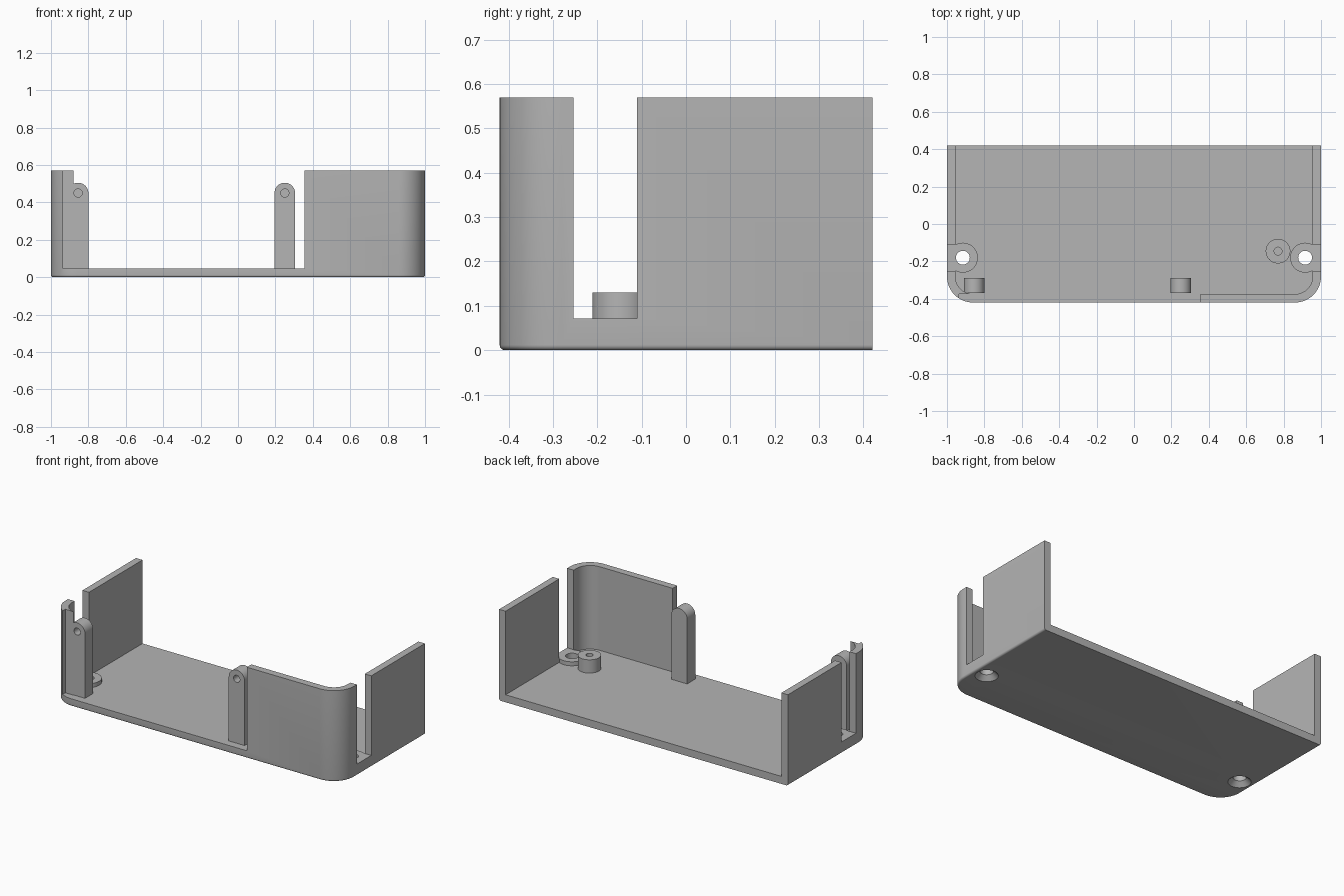
import bpy, bmesh, math
from mathutils import Matrix, Vector

cube = bpy.data.objects.get("Cube")
if cube:
    bpy.data.objects.remove(cube, do_unlink=True)

grey = bpy.data.materials.new("light grey plastic")
grey.use_nodes = True
colour = (0.46, 0.46, 0.46, 1)
grey.diffuse_color = colour
grey.node_tree.nodes["Principled BSDF"].inputs["Base Color"].default_value = colour

HALF, DEPTH, TOP = 1.0, 0.42, 0.57
WALL, FLOOR, RADIUS, EDGE = 0.045, 0.047, 0.14, 0.012
PAD_TOP = 0.072


def loft(name, rings):
    """Closed solid through rings of equal point count."""
    bm = bmesh.new()
    loops = [[bm.verts.new(p) for p in ring] for ring in rings]
    n = len(loops[0])
    for a, b in zip(loops, loops[1:]):
        for i in range(n):
            j = (i + 1) % n
            bm.faces.new((a[i], a[j], b[j], b[i]))
    bm.faces.new(loops[0][::-1])
    bm.faces.new(loops[-1])
    bmesh.ops.recalc_face_normals(bm, faces=bm.faces)
    mesh = bpy.data.meshes.new(name)
    bm.to_mesh(mesh)
    bm.free()
    mesh.materials.append(grey)
    obj = bpy.data.objects.new(name, mesh)
    bpy.context.collection.objects.link(obj)
    return obj


def tray_ring(inset, z, back=DEPTH):
    """Outline with two rounded front corners and a straight back."""
    r, steps = RADIUS - inset, 16
    pts = [(HALF - inset, back, z), (inset - HALF, back, z)]
    for sx, start in ((-1, math.pi), (1, 1.5 * math.pi)):
        for i in range(steps + 1):
            a = start + i / steps * math.pi / 2
            pts.append((sx * (HALF - RADIUS) + r * math.cos(a),
                        RADIUS - DEPTH + r * math.sin(a), z))
    return pts


def turned(name, x, y, profile, sides=40):
    """Upright round part from (radius, height) pairs."""
    return loft(name, [[(x + r * math.cos(t), y + r * math.sin(t), z)
                        for t in (i * math.tau / sides for i in range(sides))]
                       for r, z in profile])


def box(name, x0, x1, y0, y1, z0, z1):
    return loft(name, [[(x0, y0, z), (x1, y0, z), (x1, y1, z), (x0, y1, z)]
                       for z in (z0, z1)])


def combine(obj, other, operation="DIFFERENCE"):
    """Boolean the helper into the part, then drop the helper."""
    other.hide_render = True
    mod = obj.modifiers.new("shape", "BOOLEAN")
    mod.operation, mod.solver, mod.object = operation, "EXACT", other
    graph = bpy.context.evaluated_depsgraph_get()
    mesh = bpy.data.meshes.new_from_object(obj.evaluated_get(graph))
    obj.modifiers.clear()
    obj.data = mesh
    bpy.data.objects.remove(other, do_unlink=True)


# Tray body with softened bottom edge
rings = []
for i in range(6):
    a = i / 5 * math.pi / 2
    rings.append(tray_ring(EDGE * (1 - math.sin(a)), EDGE * (1 - math.cos(a))))
rings.append(tray_ring(0, TOP))
body = loft("tray_body", rings)
combine(body, loft("cavity", [tray_ring(WALL, z, DEPTH + 0.1) for z in (FLOOR, 1)]))

# Front opening
combine(body, box("front_opening", -0.935, 0.355, -0.6, WALL - DEPTH + 0.002, FLOOR, 1))

# Side slots, screw pads and countersunk holes
for side in (-1, 1):
    xs = sorted((side * 0.9, side * 1.1))
    combine(body, box("side_slot", *xs, -0.253, -0.11, PAD_TOP, 1))
for side in (-1, 1):
    x, y = side * 0.915, -0.18
    combine(body, turned("screw_pad", x, y, [(0.08, 0.025), (0.08, PAD_TOP)]), "UNION")
    combine(body, turned("screw_hole", x, y,
                         [(0.075, -0.01), (0.037, 0.028), (0.037, 0.2)]))

# Pivot posts with rounded tops and blind holes
parts = [body]
for name, x in (("right_post", -0.855), ("left_post", 0.25)):
    r, zc = 0.055, 0.45
    outline = [(x - r, FLOOR - 0.01), (x + r, FLOOR - 0.01)]
    outline += [(x + r * math.cos(i * math.pi / 20), zc + r * math.sin(i * math.pi / 20))
                for i in range(21)]
    post = loft(name, [[(px, y, pz) for px, pz in outline] for y in (-0.37, -0.29)])
    hole = turned("pivot_hole", 0, 0, [(0.022, -0.05), (0.022, 0.05)], 24)
    hole.data.transform(Matrix.Translation(Vector((x, -0.37, zc)))
                        @ Matrix.Rotation(math.pi / 2, 4, "X"))
    combine(post, hole)
    parts.append(post)

# Standoff with blind hole
standoff = turned("standoff", 0.77, -0.145, [(0.066, FLOOR - 0.01), (0.066, 0.13)])
combine(standoff, turned("pilot_hole", 0.77, -0.145, [(0.021, 0.05), (0.021, 0.2)], 24))
parts.append(standoff)

# Smooth curves, crisp edges
bpy.ops.object.select_all(action="DESELECT")
for part in parts:
    part.select_set(True)
bpy.context.view_layer.objects.active = body
bpy.ops.object.shade_smooth_by_angle(angle=math.radians(30))
